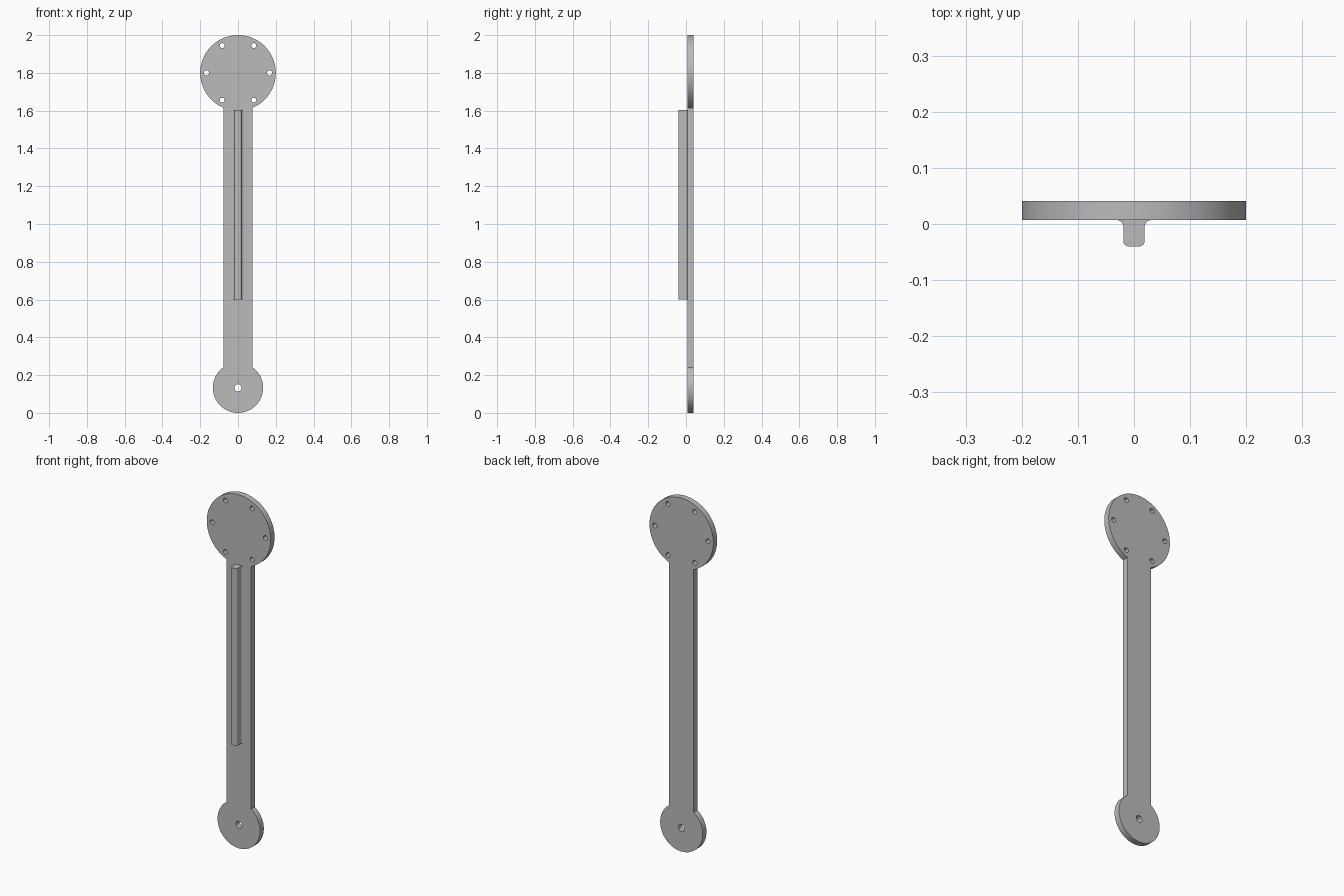
import bpy, bmesh
from math import sin, cos, asin, acos, pi, tau, radians, sqrt
from mathutils import Vector

if "Cube" in bpy.data.objects:
    bpy.data.objects.remove(bpy.data.objects["Cube"])

BACK, FRONT = 0.041, 0.007      # plate thickness along y
TOP_R, TOP_Z = 0.2, 1.8
LOW_R, LOW_Z = 0.133, 0.133
ARM = 0.077                     # half width of the arm

grey = bpy.data.materials.new("plain grey")
grey.use_nodes = True
colour = (0.5, 0.5, 0.5, 1)
grey.diffuse_color = colour
grey.node_tree.nodes["Principled BSDF"].inputs["Base Color"].default_value = colour


def arc(cx, cy, r, start, end, steps):
    return [(cx + r * cos(start + (end - start) * i / steps),
             cy + r * sin(start + (end - start) * i / steps)) for i in range(steps + 1)]


def extrude_loops(name, loops, place, direction):
    """Fill an outline (further loops are holes) and extrude it into a solid."""
    bm = bmesh.new()
    for loop in loops:
        verts = [bm.verts.new(place(a, b)) for a, b in loop]
        for i, v in enumerate(verts):
            bm.edges.new((verts[i - 1], v))
    bmesh.ops.triangle_fill(bm, edges=bm.edges[:], use_beauty=True)
    solid = bmesh.ops.extrude_face_region(bm, geom=bm.faces[:], use_keep_orig=True)
    moved = [g for g in solid["geom"] if isinstance(g, bmesh.types.BMVert)]
    bmesh.ops.translate(bm, verts=moved, vec=Vector(direction))
    bmesh.ops.recalc_face_normals(bm, faces=bm.faces[:])
    mesh = bpy.data.meshes.new(name)
    bm.to_mesh(mesh)
    bm.free()
    mesh.materials.append(grey)
    obj = bpy.data.objects.new(name, mesh)
    bpy.context.collection.objects.link(obj)
    bpy.ops.object.select_all(action="DESELECT")
    obj.select_set(True)
    bpy.context.view_layer.objects.active = obj
    bpy.ops.object.shade_smooth_by_angle(angle=radians(30))
    return obj


# Link plate: large disc, straight arm and small disc in one outline
top_gap, low_gap = asin(ARM / TOP_R), asin(ARM / LOW_R)
outline = arc(0, TOP_Z, TOP_R, -pi / 2 + top_gap, 1.5 * pi - top_gap, 96)
outline += arc(0, LOW_Z, LOW_R, pi / 2 + low_gap, 2.5 * pi - low_gap, 72)

# Six bolt holes in the large disc, one pivot hole in the small disc
holes = [arc(0.167 * cos(k * tau / 6), TOP_Z + 0.167 * sin(k * tau / 6),
             0.0133, 0, tau, 24)[:-1] for k in range(6)]
holes.append(arc(0, LOW_Z, 0.019, 0, tau, 32)[:-1])
extrude_loops("link_plate", [outline] + holes,
              lambda x, z: (x, FRONT, z), (0, BACK - FRONT, 0))

# Stiffening rib: rounded nose and flared root, mirrored about the middle
W, NOSE, R, FLARE = 0.019, -0.04, 0.01, 0.012
half = arc(W + FLARE, FRONT - FLARE, FLARE, pi / 2, pi, 8)
half += arc(W - R, NOSE + R, R, 0, -pi / 2, 8)
profile = half + [(-x, y) for x, y in reversed(half)]
extrude_loops("stiffening_rib", [profile], lambda x, y: (x, y, 0.6), (0, 0, 1.003))
